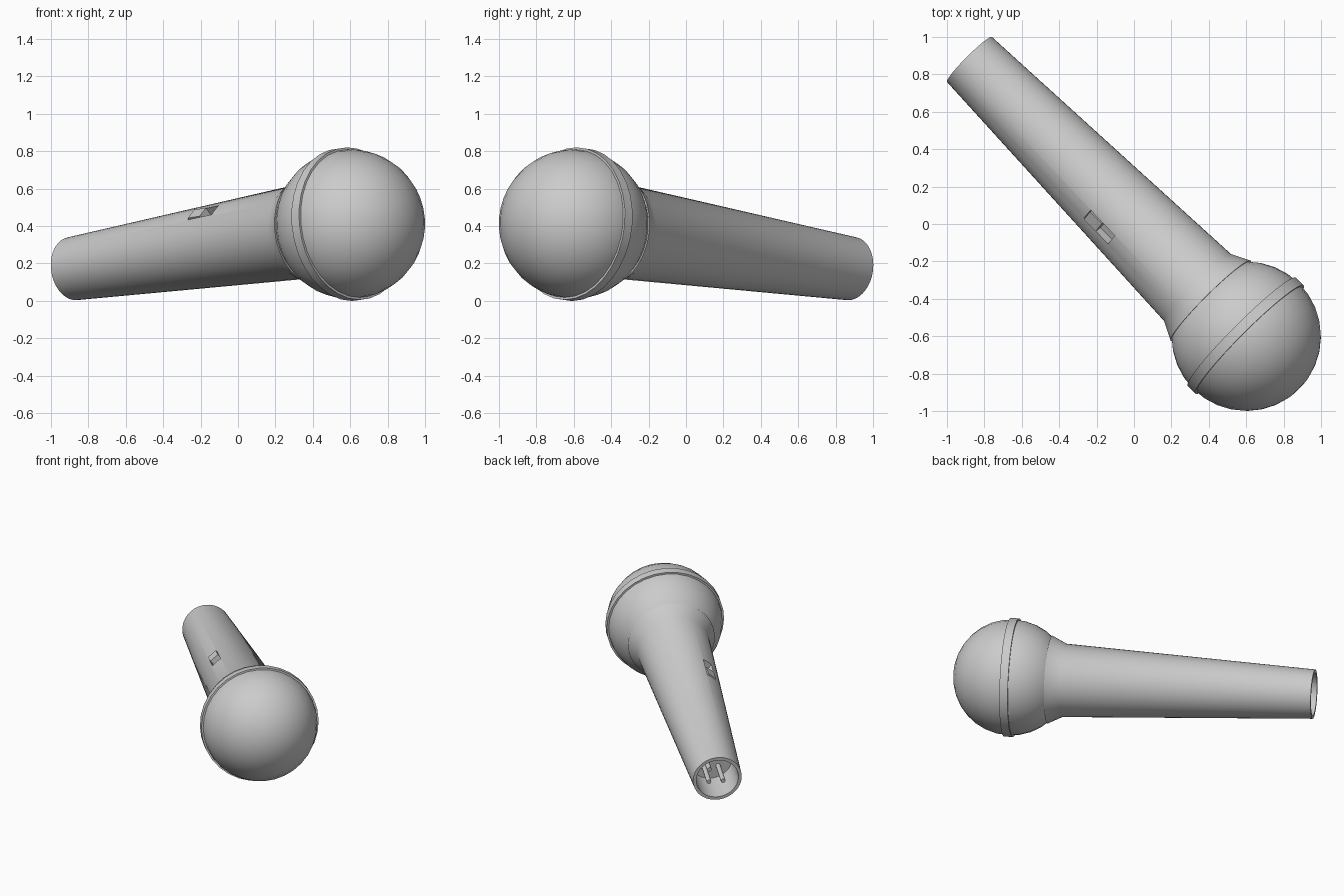
import bpy, bmesh
from math import sin, cos, pi, radians
from mathutils import Matrix, Vector

if "Cube" in bpy.data.objects:
    bpy.data.objects.remove(bpy.data.objects["Cube"])

# Microphone frame: origin at the ball centre, local z runs down the handle
BALL = Vector((0.6, -0.6, 0.41))
TAIL = Vector((-0.88, 0.88, 0.172))
LENGTH = (TAIL - BALL).length
d = (TAIL - BALL).normalized()
u = Vector((-1, -1, 0)).normalized()
v = d.cross(u)
FRAME = Matrix((u, v, d)).transposed().to_4x4()
FRAME.translation = BALL


def finish(name, bm, matrix=FRAME, smooth=True):
    bmesh.ops.recalc_face_normals(bm, faces=bm.faces)
    mesh = bpy.data.meshes.new(name)
    bm.to_mesh(mesh)
    bm.free()
    ob = bpy.data.objects.new(name, mesh)
    bpy.context.collection.objects.link(ob)
    ob.matrix_world = matrix
    if smooth:
        bpy.ops.object.select_all(action='DESELECT')
        ob.select_set(True)
        bpy.context.view_layer.objects.active = ob
        bpy.ops.object.shade_smooth_by_angle(angle=radians(25))
    return ob


def lathe(name, profile, steps=32, closed=False):
    """Turn (distance along axis, radius) points around local z."""
    bm = bmesh.new()
    verts = [bm.verts.new((r, 0, t)) for t, r in profile]
    edges = [bm.edges.new(p) for p in zip(verts, verts[1:])]
    if closed:
        edges.append(bm.edges.new((verts[-1], verts[0])))
    bmesh.ops.spin(bm, geom=verts + edges, cent=(0, 0, 0), axis=(0, 0, 1),
                   angle=2 * pi, steps=steps)
    bmesh.ops.remove_doubles(bm, verts=bm.verts, dist=1e-5)
    return finish(name, bm)


def box(name, size, centre, smooth=False, matrix=FRAME):
    bm = bmesh.new()
    bmesh.ops.create_cube(bm, size=1)
    bmesh.ops.scale(bm, vec=size, verts=bm.verts)
    bmesh.ops.translate(bm, vec=centre, verts=bm.verts)
    return finish(name, bm, matrix, smooth)


# Ball grille
lathe("grille_ball", [(-0.4 * cos(pi * i / 16), 0.4 * sin(pi * i / 16))
                      for i in range(17)])

# Band around the middle of the ball
lathe("grille_band", [(-0.025, 0.385), (-0.025, 0.41), (0.033, 0.41),
                      (0.033, 0.385)], closed=True)

# Tapered handle with flared collar and hollow socket at the tail
FLOOR = LENGTH - 0.25
handle = lathe("handle", [(0.27, 0), (0.27, 0.303), (0.37, 0.253),
                          (LENGTH, 0.17), (LENGTH, 0.147),
                          (FLOOR, 0.147), (FLOOR, 0)], steps=48)

# Switch slot, cut into the upper side of the handle
SWITCH = FRAME @ Matrix.Rotation(radians(50), 4, 'Z')
cutter = box("switch_slot_cutter", (0.12, 0.075, 0.19), (0.235, 0, 0.955),
             matrix=SWITCH)
cutter.hide_render = True
cutter.hide_viewport = True
cutter.display_type = 'WIRE'
cut = handle.modifiers.new("switch_slot", 'BOOLEAN')
cut.operation = 'DIFFERENCE'
cut.solver = 'EXACT'
cut.object = cutter

# Sliding switch in the tail half of the slot
box("switch", (0.06, 0.07, 0.09), (0.197, 0, 1.0), matrix=SWITCH)

# Three connector pins in the socket
for i, a in enumerate((135, 225, 315)):
    x, y = 0.07 * cos(radians(a)), 0.07 * sin(radians(a))
    bm = bmesh.new()
    bmesh.ops.create_cone(bm, cap_ends=True, segments=16, radius1=0.016,
                          radius2=0.016, depth=0.21)
    bmesh.ops.translate(bm, vec=(x, y, FLOOR + 0.1), verts=bm.verts)
    finish(f"connector_pin_{i + 1}", bm)
